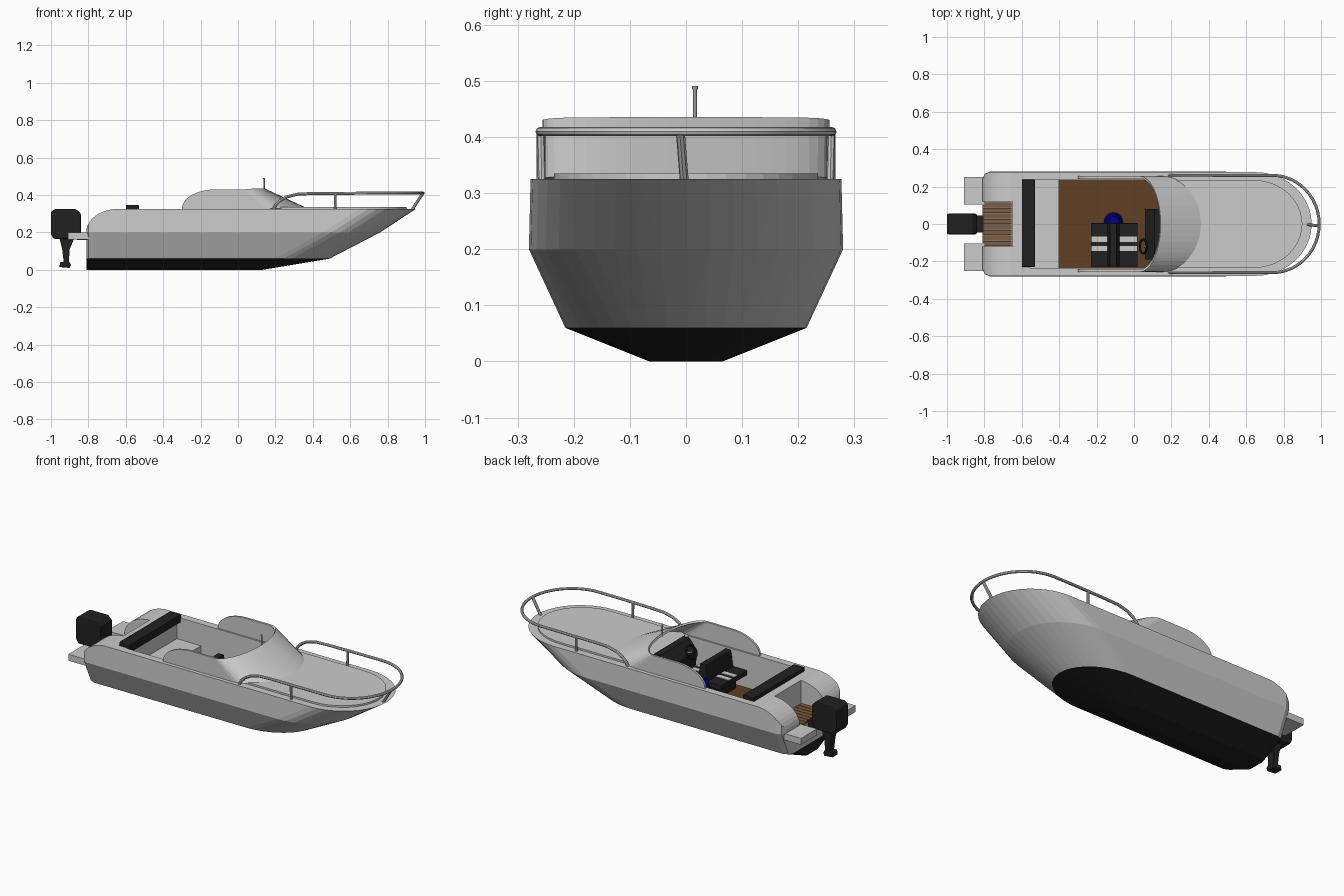
import bpy, bmesh
from math import sin, cos, pi, sqrt, radians

if "Cube" in bpy.data.objects:
    bpy.data.objects.remove(bpy.data.objects["Cube"])


def material(name, r, g, b):
    m = bpy.data.materials.new(name)
    m.diffuse_color = (r, g, b, 1)
    m.use_nodes = True
    m.node_tree.nodes["Principled BSDF"].inputs["Base Color"].default_value = m.diffuse_color
    return m


BLACK = material("black", .015, .015, .015)
WOOD = material("wood", .115, .05, .016)
TEAK = material("light_wood", .2, .11, .05)
BLUE = material("blue", 0, 0, .25)


def mesh_object(name, verts, faces, mat=None):
    me = bpy.data.meshes.new(name)
    me.from_pydata(verts, [], faces)
    bm = bmesh.new()
    bm.from_mesh(me)
    bmesh.ops.recalc_face_normals(bm, faces=bm.faces)
    bm.to_mesh(me)
    bm.free()
    ob = bpy.data.objects.new(name, me)
    bpy.context.collection.objects.link(ob)
    if mat:
        me.materials.append(mat)
    return ob


def apply(ob, kind, **settings):
    bpy.context.view_layer.objects.active = ob
    mod = ob.modifiers.new(kind.lower(), kind)
    for k, v in settings.items():
        setattr(mod, k, v)
    bpy.ops.object.modifier_apply(modifier=mod.name)


def loft(name, rings, mat=None):
    """Closed rings of equal length, capped at both ends."""
    n = len(rings[0])
    faces = [tuple(range(n)), tuple(range(n * (len(rings) - 1), n * len(rings)))]
    for k in range(len(rings) - 1):
        for i in range(n):
            j = (i + 1) % n
            faces.append((k * n + i, k * n + j, k * n + n + j, k * n + n + i))
    return mesh_object(name, [p for r in rings for p in r], faces, mat)


def prism(name, profile, y0, y1, mat=None, bevel=0):
    ob = loft(name, [[(x, y, z) for x, z in profile] for y in (y0, y1)], mat)
    if bevel:
        apply(ob, 'BEVEL', width=bevel, segments=2)
    return ob


def box(name, x, y, z, mat=None, bevel=0):
    return prism(name, [(x[0], z[0]), (x[1], z[0]), (x[1], z[1]), (x[0], z[1])],
                 y[0], y[1], mat, bevel)


def tube(name, pts, r):
    cu = bpy.data.curves.new(name, 'CURVE')
    cu.dimensions = '3D'
    cu.bevel_depth, cu.bevel_resolution, cu.use_fill_caps = r, 2, True
    sp = cu.splines.new('POLY')
    sp.points.add(len(pts) - 1)
    for p, co in zip(sp.points, pts):
        p.co = (*co, 1)
    ob = bpy.data.objects.new(name, cu)
    bpy.context.collection.objects.link(ob)
    bpy.ops.object.select_all(action='DESELECT')
    ob.select_set(True)
    bpy.context.view_layer.objects.active = ob
    bpy.ops.object.convert(target='MESH')
    bpy.ops.object.shade_smooth_by_angle()


def outline(w, xs, xt, z, back=-.81, n=20):
    """Boat-shaped ring: rounded stern corners, elliptical bow."""
    r = min(.04, w * .3)
    half = [(back, w - r), (back + .3 * r, w - .3 * r), (back + r, w)]
    bow = [(xs + (xt - xs) * cos(a), w * sin(a), z)
           for a in (pi * (i / n - .5) for i in range(n + 1))]
    return [(x, -y, z) for x, y in half] + bow + [(x, y, z) for x, y in half[::-1]]


# Hull and black bottom
hull = loft("hull", [outline(.215, .2, .49, .06), outline(.28, .45, .76, .2),
                     outline(.277, .65, .95, .325)])
loft("hull_bottom", [outline(.065, 0, .13, 0), outline(.215, .2, .49, .06)], BLACK)
apply(hull, 'TRIANGULATE')

# Cut the rounded stern, boarding notch and cockpit
arc = [(-.64 - .172 * sin(a), .2 + .126 * cos(a)) for a in (pi / 2 * i / 10 for i in range(11))]
cutters = [prism("stern_cutter", arc + [(-.9, .2), (-.9, .4), (-.64, .4)], -.4, .4),
           box("notch_cutter", (-.9, -.65), (-.12, .12), (.185, .5)),
           box("cockpit_cutter", (-.555, .15), (-.235, .235), (.12, .5))]
for c in cutters:
    c.hide_render = True
    apply(hull, 'BOOLEAN', operation='DIFFERENCE', object=c, solver='EXACT')
    bpy.data.objects.remove(c)

# Raised foredeck
loft("foredeck", [outline(.235, .64, .9, z, back=.15) for z in (.32, .335)])

# Floors and stern slats
box("cockpit_floor", (-.42, .15), (-.234, .234), (.115, .125), WOOD)
for i in range(8):
    y = -.117 + i * .0295
    box("stern_slat", (-.81, -.655), (y, y + .026), (.18, .195), TEAK)

# Rear bench, backrest cushion and swim platforms
box("rear_bench", (-.555, -.4), (-.234, .234), (.12, .2))
box("bench_back_cushion", (-.6, -.53), (-.23, .238), (.3, .347), BLACK, .005)
for s in (-1, 1):
    box("swim_platform", (-.91, -.8), sorted((s * .105, s * .25)), (.163, .2))

# Windshield: straight sides, sloped elliptical front
low, high = [], []
for i in range(11):
    a = pi / 2 * (1 - i / 10)
    x = -.12 - .18 * sin(a)
    low.append((x, -.25, .325))
    high.append((x, -.25, .328 + .102 * cos(a)))
for i in range(13):
    a = pi / 2 * (i / 12 - 1)
    low.append((.15 + .215 * cos(a), .25 * sin(a), .325))
    high.append((.03 + .11 * cos(a), .25 * sin(a), .43))
low += [(x, -y, z) for x, y, z in low[-2::-1]]
high += [(x, -y, z) for x, y, z in high[-2::-1]]
n = len(low)
shield = mesh_object("windshield", low + high,
                     [(i, i + 1, n + i + 1, n + i) for i in range(n - 1)])
apply(shield, 'SOLIDIFY', thickness=.012, offset=0)

# Antenna
tube("antenna", [(.14, .016, .42), (.14, .016, .488)], .0035)
tube("antenna_tip", [(.14, .016, .485), (.14, .016, .491)], .0055)

# Bow rail with posts
side = [(.19, .258, .325), (.2, .258, .345), (.225, .258, .37), (.26, .258, .39),
        (.32, .258, .405), (.4, .258, .408), (.55, .26, .409)]
bow = [(.74 + .25 * cos(a), .26 * sin(a), .41) for a in (pi * (.5 - i / 24) for i in range(25))]
tube("bow_rail", side + bow + [(x, -y, z) for x, y, z in side[::-1]], .008)
for s in (-1, 1):
    tube("rail_post", [(.52, s * .257, .32), (.52, s * .259, .408)], .007)
tube("bow_post", [(.93, -.003, .32), (.987, -.01, .408)], .008)

# Back-to-back seat on a blue pedestal
for x in ((-.23, -.125), (-.095, .02)):
    box("seat_cushion", x, (-.23, .005), (.2, .23), BLACK, .004)
    for y in (-.145, -.095):
        box("seat_stripe", (x[0] + .003, x[1] - .003), (y, y + .028), (.228, .2325))
prism("seat_back", [(-.145, .21), (-.075, .21), (-.092, .32), (-.128, .32)],
      -.23, .005, BLACK, .004)
box("seat_base", (-.18, -.04), (-.2, -.02), (.12, .2), BLACK)
ring = [(cos(2 * pi * i / 20), sin(2 * pi * i / 20)) for i in range(20)]
loft("seat_pedestal", [[(-.11 + r * c, .01 + r * s, z) for c, s in ring]
                       for r, z in ((.052, .12), (.045, .17), (.04, .22), (.03, .25))], BLUE)

# Helm console and wheel
prism("console", [(.08, .12), (.15, .12), (.15, .34), (.11, .34), (.06, .28)],
      -.19, .08, BLACK)
bpy.ops.mesh.primitive_torus_add(location=(.05, -.12, .3), rotation=(0, radians(-60), 0),
                                 major_radius=.038, minor_radius=.006,
                                 major_segments=24, minor_segments=8)
wheel = bpy.context.object
wheel.name = "steering_wheel"
wheel.data.materials.append(BLACK)
tube("wheel_column", [(.05, -.12, .3), (.1, -.12, .28)], .006)

# Outboard motor
prism("motor_cowl", [(-1, .19), (-.985, .165), (-.87, .165), (-.84, .195), (-.84, .3),
                     (-.865, .325), (-.98, .325), (-1, .31)], -.055, .055, BLACK, .008)
prism("motor_leg", [(-.955, .17), (-.875, .17), (-.9, .11), (-.905, .03), (-.93, .03),
                    (-.94, .11)], -.022, .022, BLACK)
prism("motor_gearcase", [(-.955, .015), (-.9, .01), (-.893, .025), (-.9, .042), (-.95, .042)],
      -.025, .025, BLACK, .004)
box("motor_bracket", (-.86, -.805), (-.045, .045), (.16, .2), BLACK)
